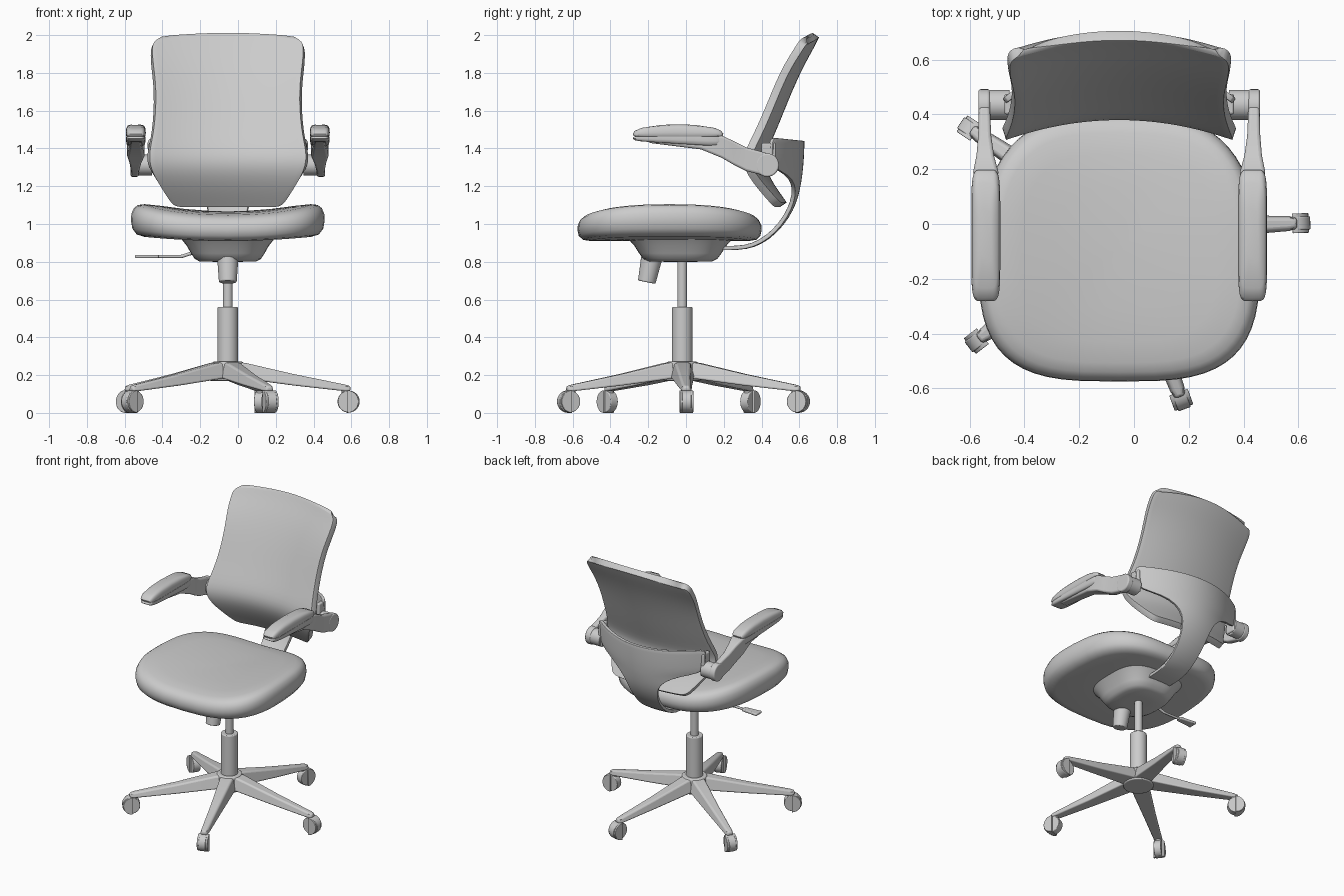
import bpy, bmesh, math
from mathutils import Matrix, Vector

cube = bpy.data.objects.get("Cube")
if cube:
    bpy.data.objects.remove(cube)

CX, CY = -0.054, -0.02          # chair axis
grey = bpy.data.materials.new("light grey")
grey.use_nodes = True
grey.diffuse_color = (0.6, 0.6, 0.6, 1)
grey.node_tree.nodes["Principled BSDF"].inputs["Base Color"].default_value = (0.6, 0.6, 0.6, 1)


def make(name, verts, faces, matrix=None, bevel=0, subsurf=0, thick=0, angle=35):
    bm = bmesh.new()
    vs = [bm.verts.new(v) for v in verts]
    for f in faces:
        bm.faces.new([vs[i] for i in f])
    if matrix:
        bm.transform(matrix)
    bmesh.ops.recalc_face_normals(bm, faces=bm.faces)
    mesh = bpy.data.meshes.new(name)
    bm.to_mesh(mesh)
    bm.free()
    ob = bpy.data.objects.new(name, mesh)
    bpy.context.collection.objects.link(ob)
    mesh.materials.append(grey)
    if subsurf:
        ob.modifiers.new("Smooth", 'SUBSURF').levels = subsurf
    if thick:
        m = ob.modifiers.new("Thickness", 'SOLIDIFY')
        m.thickness, m.offset = thick, 0
    if bevel:
        m = ob.modifiers.new("Bevel", 'BEVEL')
        m.width, m.segments = bevel, 3
        m.limit_method, m.angle_limit = 'ANGLE', math.radians(40)
    bpy.ops.object.select_all(action='DESELECT')
    bpy.context.view_layer.objects.active = ob
    ob.select_set(True)
    bpy.ops.object.shade_smooth_by_angle(angle=math.radians(angle))
    return ob


def skin(rings):
    """Bridge closed rings of equal length and cap both ends."""
    n = len(rings[0])
    faces = [(r * n + i, r * n + (i + 1) % n, (r + 1) * n + (i + 1) % n, (r + 1) * n + i)
             for r in range(len(rings) - 1) for i in range(n)]
    last = (len(rings) - 1) * n
    faces += [tuple(range(n)), tuple(range(last, last + n))]
    return [v for ring in rings for v in ring], faces


def cushion(name, centre, half, power, profile, lift=lambda u, v, top: 0, taper=0, n=56):
    """Stack of rounded-rectangle rings; profile holds (scale, z)."""
    rings = []
    for s, z in profile:
        ring = []
        for i in range(n):
            a = 2 * math.pi * i / n
            c, d = math.cos(a), math.sin(a)
            u = s * math.copysign(abs(c) ** (2 / power), c)
            v = s * math.copysign(abs(d) ** (2 / power), d)
            w = 1 - taper * max(0, v + 0.3) ** 2
            top = (z - profile[0][1]) / (profile[-1][1] - profile[0][1])
            ring.append((centre[0] + half[0] * u * w, centre[1] + half[1] * v, z + lift(u, v, top)))
        rings.append(ring)
    return make(name, *skin(rings), angle=50)


def beam(name, stations, matrix, bevel=0.01, narrow=1.0):
    """Tapered bar along local x; stations hold (x, y, half width, z low, z high)."""
    rings = [[(x, y - w, lo), (x, y + w, lo), (x, y + w * narrow, hi), (x, y - w * narrow, hi)]
             for x, y, w, lo, hi in stations]
    return make(name, *skin(rings), matrix=matrix, bevel=bevel)


def rod(name, a, b, r1, r2=None, n=28, bevel=0, arc=2 * math.pi, start=0):
    """Round (or half-round) bar between two points."""
    a, b = Vector(a), Vector(b)
    rot = (b - a).to_track_quat('Z', 'Y')
    steps = n if arc > 6 else n + 1
    rings = [[p + rot @ Vector((r * math.cos(start + arc * i / n), r * math.sin(start + arc * i / n), 0))
              for i in range(steps)] for p, r in ((a, r1), (b, r2 or r1))]
    return make(name, *skin(rings), bevel=bevel)


def sheet(name, rows, cols, curve, thick, bevel, sag=0):
    """Curved panel; rows hold (z, y, half width, amount of corner sag)."""
    verts = []
    for z, y, w, k in rows:
        for i in range(cols + 1):
            u = 2 * i / cols - 1
            verts.append((CX + w * u, y - curve * (w * u) ** 2, z - sag * k * u * u))
    m = cols + 1
    faces = [(r * m + i, r * m + i + 1, (r + 1) * m + i + 1, (r + 1) * m + i)
             for r in range(len(rows) - 1) for i in range(cols)]
    return make(name, verts, faces, thick=thick, bevel=bevel, subsurf=1)


# Star base with casters
axis = Matrix.Translation((CX, CY, 0))
rod("base_hub", (CX, CY, 0.17), (CX, CY, 0.272), 0.1, 0.08, bevel=0.008)
for k in range(5):
    turn = axis @ Matrix.Rotation(math.radians(2 + 72 * k), 4, 'Z')
    beam(f"base_leg_{k + 1}", [(0.0, 0, 0.07, 0.18, 0.27), (0.09, 0, 0.062, 0.18, 0.265),
                               (0.35, 0, 0.044, 0.145, 0.205), (0.62, 0, 0.03, 0.115, 0.15),
                               (0.65, 0, 0.022, 0.115, 0.142)], turn, 0.01, 0.65)
    rod(f"caster_stem_{k + 1}", turn @ Vector((0.625, 0, 0.06)), turn @ Vector((0.625, 0, 0.14)), 0.022, n=16)
    rod(f"caster_wheel_{k + 1}", turn @ Vector((0.64, -0.024, 0.06)), turn @ Vector((0.64, 0.024, 0.06)),
        0.058, bevel=0.004)
    hood = [[(0.632 + 0.06 * math.sin(t * math.pi / 14), y, 0.06 + 0.06 * math.cos(t * math.pi / 14))
             for t in range(15)] for y in (-0.036, 0.036)]
    make(f"caster_hood_{k + 1}", *skin(hood), matrix=turn, bevel=0.003)

# Gas lift column
rod("column_sleeve", (CX, CY, 0.26), (CX, CY, 0.56), 0.055, bevel=0.006)
rod("column_piston", (CX, CY, 0.55), (CX, CY, 0.82), 0.026)

# Seat and the mechanism under it
cushion("seat", (CX, -0.087), (0.515, 0.488), 3.3,
        [(0.3, 0.91), (0.86, 0.91), (0.94, 0.918), (0.985, 0.945), (1, 0.985), (0.995, 1.02),
         (0.97, 1.05), (0.93, 1.068), (0.86, 1.078), (0.7, 1.082), (0.45, 1.08), (0.2, 1.078), (0.04, 1.077)],
        lambda u, v, top: 0.03 * u * u + top * (0.02 * u * u - 0.028 * v * v - 0.01), taper=0.09)
cushion("mechanism_pan", (CX, -0.03), (0.25, 0.28), 3,
        [(0.3, 0.8), (0.6, 0.802), (0.7, 0.815), (0.78, 0.845), (0.87, 0.885), (1, 0.925)])
rod("tension_knob", (CX, -0.208, 0.692), (CX, -0.182, 0.82), 0.047, 0.056, bevel=0.006)
rod("lever_root", (-0.2, -0.05, 0.86), (-0.3, -0.05, 0.828), 0.009, n=12)
rod("lever_rod", (-0.295, -0.05, 0.828), (-0.43, -0.05, 0.828), 0.008, n=12)
beam("lever_paddle", [(-0.545, -0.05, 0.032, 0.819, 0.837), (-0.42, -0.05, 0.02, 0.819, 0.837)],
     Matrix.Identity(4), 0.006)

# Back support: a wrapping band that narrows into a curved strut
sheet("back_support", [(1.44, 0.617, 0.42, -1), (1.39, 0.616, 0.42, -1), (1.32, 0.612, 0.415, -1),
                       (1.275, 0.607, 0.39, -1), (1.245, 0.603, 0.27, -1), (1.21, 0.597, 0.17, 0),
                       (1.15, 0.585, 0.125, 0), (1.08, 0.56, 0.105, 0), (1.0, 0.51, 0.095, 0),
                       (0.93, 0.44, 0.09, 0), (0.885, 0.36, 0.09, 0), (0.872, 0.28, 0.09, 0),
                       (0.872, 0.15, 0.09, 0)], 16, 0.95, 0.022, 0.005, sag=0.018)

# Backrest
sheet("backrest", [(2.0, 0.688, 0.35, 1), (1.996, 0.685, 0.385, 1), (1.975, 0.675, 0.402, 1),
                   (1.93, 0.652, 0.405, 0.8), (1.85, 0.607, 0.4, 0.4), (1.75, 0.56, 0.388, 0),
                   (1.65, 0.518, 0.385, 0), (1.55, 0.478, 0.39, 0), (1.46, 0.44, 0.402, 0),
                   (1.39, 0.41, 0.418, 0), (1.34, 0.398, 0.422, 0), (1.29, 0.403, 0.41, 0),
                   (1.23, 0.43, 0.375, 0), (1.17, 0.468, 0.335, 0), (1.125, 0.5, 0.305, 0),
                   (1.108, 0.512, 0.285, 0), (1.102, 0.516, 0.26, 0)], 14, 0.42, 0.042, 0.014, sag=0.03)

# Armrests, pivots and brackets on both sides
for side, s in (("left", 1), ("right", -1)):
    px = CX + s * 0.487
    cushion(f"{side}_arm_pad", (px, -0.042), (0.053, 0.24), 6,
            [(0.9, 1.462), (0.98, 1.468), (1, 1.485), (0.95, 1.508), (0.8, 1.522), (0.4, 1.527)],
            lambda u, v, top: -0.022 * top * v * v)
    cushion(f"{side}_pad_tray", (px, -0.042), (0.052, 0.24), 6,
            [(0.8, 1.425), (0.94, 1.43), (1, 1.445), (0.97, 1.464)],
            lambda u, v, top: -0.015 * v * (1 - top))
    along_y = Matrix.Translation((CX, 0, 0)) @ Matrix.Rotation(math.pi / 2, 4, 'Z')
    beam(f"{side}_arm", [(-0.2, -s * 0.487, 0.03, 1.43, 1.455), (0.08, -s * 0.487, 0.036, 1.395, 1.46),
                         (0.19, -s * 0.487, 0.046, 1.35, 1.468), (0.25, -s * 0.489, 0.032, 1.315, 1.44),
                         (0.32, -s * 0.491, 0.024, 1.28, 1.405), (0.43, -s * 0.492, 0.02, 1.252, 1.375)],
         along_y, 0.012)
    rod(f"{side}_arm_end", (CX + s * 0.472, 0.43, 1.312), (CX + s * 0.514, 0.43, 1.312), 0.062, bevel=0.008)
    rod(f"{side}_pivot", (CX + s * 0.4, 0.435, 1.312), (CX + s * 0.48, 0.435, 1.312), 0.055, bevel=0.004)
    beam(f"{side}_bracket", [(0.4, -s * 0.405, 0.014, 1.27, 1.43), (0.475, -s * 0.405, 0.014, 1.27, 1.43)],
         along_y, 0.008)
